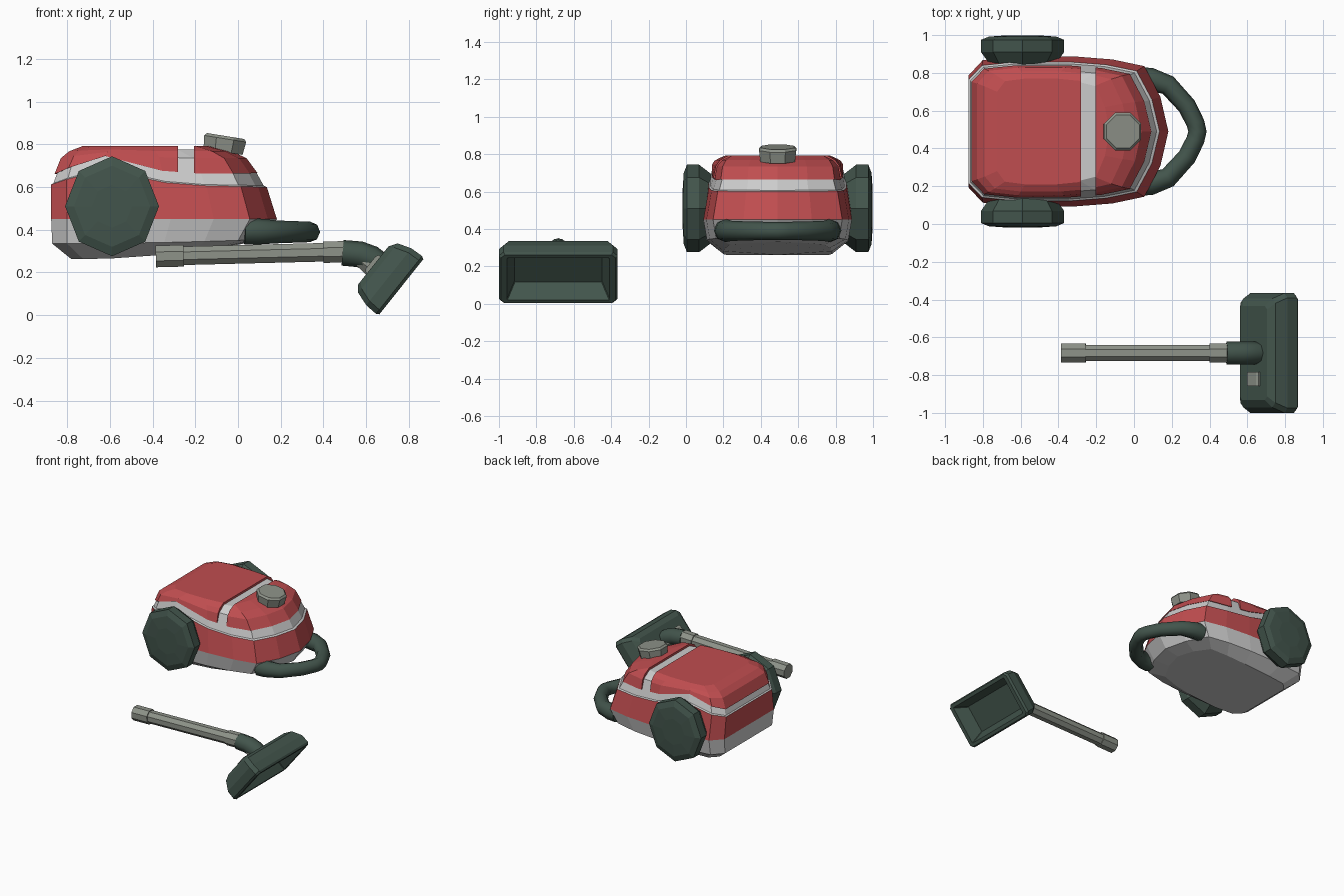
import bpy, bmesh, math
from mathutils import Vector as V

if "Cube" in bpy.data.objects:
    bpy.data.objects.remove(bpy.data.objects["Cube"])


def material(name, rgb):
    m = bpy.data.materials.new(name)
    m.diffuse_color = (*rgb, 1)
    m.use_nodes = True
    m.node_tree.nodes["Principled BSDF"].inputs["Base Color"].default_value = m.diffuse_color
    return m


RED = material("red", (0.53, 0.075, 0.08))
DARK = material("dark_green", (0.055, 0.09, 0.072))
LIGHT = material("light_grey", (0.6, 0.6, 0.6))
MID = material("mid_grey", (0.27, 0.29, 0.25))
CY = 0.49      # y centre of the vacuum body
WY = -0.683    # y centre of the wand


def loft(name, rings, mat, caps=(True, True), cut=None):
    """Skin a list of equal-length rings; cut = (x, side) keeps one side of a plane."""
    bm = bmesh.new()
    rows = [[bm.verts.new(p) for p in r] for r in rings]
    n = len(rows[0])
    for a, b in zip(rows, rows[1:]):
        for i in range(n):
            j = (i + 1) % n
            bm.faces.new((a[i], a[j], b[j], b[i]))
    if caps[0]:
        bm.faces.new(rows[0][::-1])
    if caps[1]:
        bm.faces.new(rows[-1])
    if cut:
        geom = bm.verts[:] + bm.edges[:] + bm.faces[:]
        res = bmesh.ops.bisect_plane(bm, geom=geom, plane_co=(cut[0], 0, 0),
                                     plane_no=(cut[1], 0, 0), clear_outer=True)
        edges = [e for e in res["geom_cut"] if isinstance(e, bmesh.types.BMEdge)]
        bmesh.ops.edgeloop_fill(bm, edges=edges)
    if all(caps):
        bmesh.ops.recalc_face_normals(bm, faces=bm.faces[:])
    me = bpy.data.meshes.new(name)
    bm.to_mesh(me)
    bm.free()
    me.materials.append(mat)
    ob = bpy.data.objects.new(name, me)
    bpy.context.collection.objects.link(ob)
    return ob


def lathe(name, origin, axis, profile, mat, n=8, turn=0.0):
    """Revolve (distance, radius) pairs around an axis."""
    q = V((0, 0, 1)).rotation_difference(V(axis).normalized())
    rings = []
    for d, r in profile:
        ring = []
        for i in range(n):
            a = turn + 2 * math.pi * i / n
            ring.append(V(origin) + q @ V((r * math.cos(a), r * math.sin(a), d)))
        rings.append(ring)
    return loft(name, rings, mat)


def tube(name, pts, mat, depth):
    """Eight-sided tube along (x, y, z, radius factor) points."""
    cu = bpy.data.curves.new(name, "CURVE")
    cu.dimensions = "3D"
    cu.bevel_depth, cu.bevel_resolution, cu.use_fill_caps = depth, 2, True
    sp = cu.splines.new("POLY")
    sp.points.add(len(pts) - 1)
    for p, (x, y, z, r) in zip(sp.points, pts):
        p.co, p.radius = (x, y, z, 1), r
    cu.materials.append(mat)
    ob = bpy.data.objects.new(name, cu)
    bpy.context.collection.objects.link(ob)
    return ob


# Body plan: (fraction of length, fraction of half width, rise over the wheel)
PLAN = [(0, 0, 0), (0, .75, 0), (.07, .95, .03), (.25, 1, .085), (.53, 1, .015),
        (.72, .96, 0), (.88, .87, 0), (.96, .46, 0), (1, 0, 0)]
LOOP = [(u, -w, b) for u, w, b in PLAN] + [p for p in PLAN[-2:0:-1]]


def ring(z, x0, x1, hw, bump=0.0, slope=0.0):
    return [(x0 + (x1 - x0) * u, CY + hw * w, z + bump * b + slope * u * u)
            for u, w, b in LOOP]


# Body shells
low = ring(.45, -.875, .182, .397)
top = ring(.612, -.875, .135, .368, .8, -.012)
loft("lower_shell", [ring(.262, -.78, .01, .29, 0, .07),
                     ring(.335, -.87, .12, .378, 0, .02), low], LIGHT, (True, False))
loft("body_band", [low, top], RED, (False, False))
loft("body_trim", [top, ring(.617, -.865, .12, .358, .85, -.01),
                   ring(.67, -.845, .085, .34, 1), ring(.735, -.815, .03, .322, .35),
                   ring(.777, -.72, -.12, .272)], LIGHT, (False, True))

# Lid in two pieces with the trim showing between them
LID = [ring(.662, -.855, .085, .335, 1, .005), ring(.66, -.86, .092, .35, 1, .005),
       ring(.735, -.83, .04, .338, .35), ring(.768, -.79, -.03, .318, .1),
       ring(.793, -.725, -.13, .28)]
loft("rear_lid", LID, RED, cut=(-.28, 1))
loft("front_lid", LID, RED, cut=(-.205, -1))

# Wheels
for side, label in ((-1, "near"), (1, "far")):
    w = lathe(label + "_wheel", (0, 0, 0), (0, side, 0),
              [(0, .16), (.02, .18), (.09, .234), (.155, .234), (.172, .19), (.178, .1)],
              DARK, 8)
    w.location = (-.59, CY + side * .33, .51)
    w.scale.x = .94

# Dial on the lid
lathe("dial", (-.07, CY, .765), (.16, 0, 1),
      [(0, .1), (.062, .108), (.075, .095)], MID, 8, math.pi / 8)

# Front carrying handle
half = [(.03, -.28, .392, 1.2), (.09, -.275, .392, 1.2), (.18, -.245, .39, 1.05),
        (.28, -.135, .39, .98), (.325, -.045, .39, .95)]
path = half + [(.336, 0, .39, .95)] + [(x, -y, z, r) for x, y, z, r in half[::-1]]
tube("front_handle", [(x, CY + y, z, r) for x, y, z, r in path], DARK, .051)

# Wand with a collar at each end
lathe("wand", (-.385, WY, .275), (.88, 0, .022),
      [(0, .055), (.13, .055), (.13, .047), (.785, .047), (.785, .054), (.88, .054)],
      MID, 8, math.pi / 8)

# Elbow and swivel joint
tube("wand_elbow", [(.49, WY, .292, 1), (.57, WY, .285, 1.02), (.625, WY, .265, 1.02),
                    (.67, WY, .235, .95)], DARK, .06)
N = V((.782, 0, -.624))    # direction the nozzle mouth faces
D = V((.624, 0, .782))     # long direction up the nozzle
lathe("swivel_joint", (.585, WY, .27), N, [(0, .052), (.09, .062)], MID, 8, math.pi / 8)

# Floor nozzle: hollow chamfered box
MOUTH = V((.765, WY, .133))


def rect(t, hs, hy, c, shift=0.0):
    pts = [(hs, hy - c), (hs - c, hy), (c - hs, hy), (-hs, hy - c),
           (-hs, c - hy), (c - hs, -hy), (hs - c, -hy), (hs, c - hy)]
    return [MOUTH - N * t + D * (s + shift) + V((0, y, 0)) for s, y in pts]


loft("floor_nozzle", [rect(.10, .10, .235, .004), rect(0, .142, .275, .004),
                      rect(0, .165, .305, .02), rect(.014, .173, .317, .025),
                      rect(.075, .17, .317, .025), rect(.14, .148, .288, .025),
                      rect(.165, .115, .25, .02, -.005)], DARK)

# Foot pedal on the nozzle
pedal = MOUTH + V((0, -.138, 0))


def pad(t, h):
    return [pedal - N * t + D * (s * h) + V((0, y * .037, 0))
            for s, y in ((-1, -1), (1, -1), (1, 1), (-1, 1))]


loft("foot_pedal", [pad(.15, .05), pad(.175, .05), pad(.183, .038)], MID)
